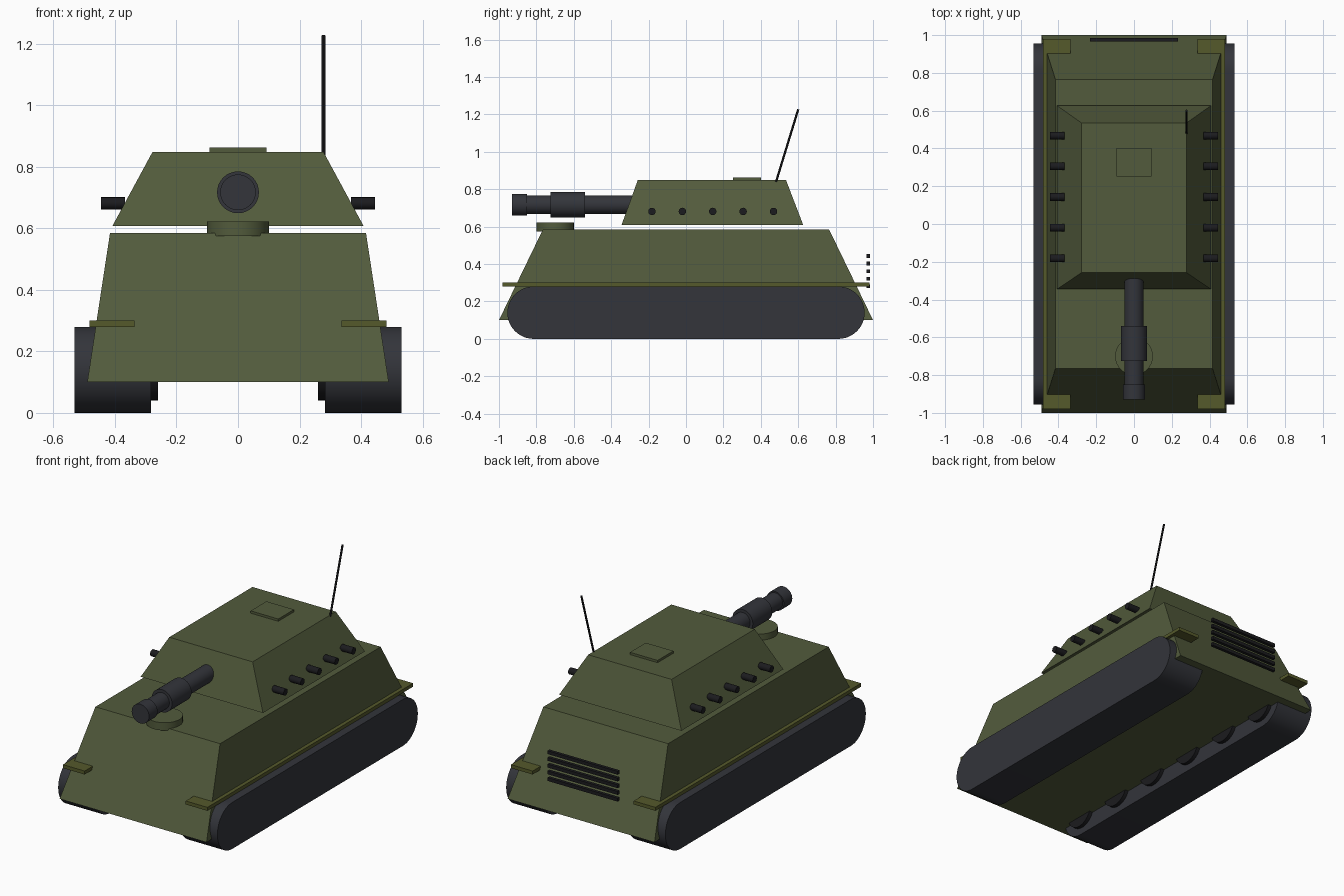
import bpy, bmesh, math
from mathutils import Vector

if "Cube" in bpy.data.objects:
    bpy.data.objects.remove(bpy.data.objects["Cube"])


def material(name, rgb):
    m = bpy.data.materials.new(name)
    m.diffuse_color = (*rgb, 1)
    m.use_nodes = True
    m.node_tree.nodes["Principled BSDF"].inputs["Base Color"].default_value = m.diffuse_color
    return m


OLIVE = material("olive", (0.085, 0.105, 0.045))
MOSS = material("moss", (0.09, 0.10, 0.024))
STEEL = material("steel", (0.033, 0.035, 0.043))
BLACK = material("black", (0.011, 0.011, 0.013))


def loft(name, rings, mat):
    """Closed solid joining a list of matching point rings."""
    bm = bmesh.new()
    vs = [[bm.verts.new(p) for p in r] for r in rings]
    n = len(rings[0])
    bm.faces.new(vs[0])
    bm.faces.new(vs[-1])
    for a, b in zip(vs, vs[1:]):
        for i in range(n):
            j = (i + 1) % n
            bm.faces.new((a[i], a[j], b[j], b[i]))
    bmesh.ops.recalc_face_normals(bm, faces=bm.faces)
    me = bpy.data.meshes.new(name)
    bm.to_mesh(me)
    bm.free()
    me.materials.append(mat)
    ob = bpy.data.objects.new(name, me)
    bpy.context.collection.objects.link(ob)
    return ob


def rect(x0, x1, y0, y1, z):
    return [(x0, y0, z), (x1, y0, z), (x1, y1, z), (x0, y1, z)]


def box(name, x0, x1, y0, y1, z0, z1, mat):
    return loft(name, [rect(x0, x1, y0, y1, z0), rect(x0, x1, y0, y1, z1)], mat)


def rod(name, start, end, radius, mat, sides=32):
    """Cylinder between two points."""
    a, b = Vector(start), Vector(end)
    bpy.ops.mesh.primitive_cylinder_add(vertices=sides, radius=radius,
                                        depth=(b - a).length, location=(a + b) / 2)
    ob = bpy.context.object
    ob.rotation_euler = (b - a).to_track_quat('Z', 'Y').to_euler()
    ob.name = name
    ob.data.materials.append(mat)
    bpy.ops.object.shade_smooth_by_angle(angle=math.radians(30))
    return ob


# Hull and turret: tapered boxes
loft("hull", [rect(-0.49, 0.49, -1, 1, 0.10),
              rect(-0.416, 0.416, -0.765, 0.765, 0.585)], OLIVE)
loft("turret", [rect(-0.408, 0.408, -0.345, 0.627, 0.608),
                rect(-0.278, 0.278, -0.258, 0.535, 0.848)], OLIVE)
box("turret_hatch", -0.092, 0.092, 0.252, 0.402, 0.84, 0.862, OLIVE)
rod("driver_hatch", (0, -0.70, 0.575), (0, -0.70, 0.622), 0.10, OLIVE)

# Gun: tube, sleeve and muzzle
GZ = 0.717
rod("gun_barrel", (0, -0.90, GZ), (0, -0.20, GZ), 0.05, STEEL)
rod("gun_sleeve", (0, -0.725, GZ), (0, -0.54, GZ), 0.068, STEEL)
rod("gun_muzzle", (0, -0.93, GZ), (0, -0.85, GZ), 0.058, STEEL)

# Track outline: straight runs with half-round ends
R, YC = 0.14, 0.815
outline = []
for centre, first in ((YC, -90), (-YC, 90)):
    for i in range(25):
        t = math.radians(first + 180 * i / 24)
        outline.append((centre + R * math.cos(t), R + R * math.sin(t)))

# Running gear, fenders and smoke launchers on both sides
for side, s in (("left", -1), ("right", 1)):
    track = loft(side + "_track", [[(s * x, y, z) for y, z in outline]
                                   for x in (0.283, 0.531)], STEEL)
    bpy.ops.object.select_all(action='DESELECT')
    track.select_set(True)
    bpy.context.view_layer.objects.active = track
    bpy.ops.object.shade_smooth_by_angle(angle=math.radians(30))
    for i in range(6):
        y = -0.80 + 0.32 * i
        rod(f"{side}_wheel_{i + 1}", (s * 0.26, y, 0.14), (s * 0.32, y, 0.14), 0.10, BLACK)
    x0, x1 = sorted((s * 0.337, s * 0.482))
    box(side + "_fender", x0, x1, -0.98, 0.98, 0.28, 0.301, MOSS)
    for i in range(5):
        y = -0.182 + 0.1625 * i
        rod(f"{side}_smoke_launcher_{i + 1}", (s * 0.367, y, 0.681),
            (s * 0.445, y, 0.681), 0.02, BLACK, 16)

# Rear grille bars
for i in range(5):
    z = 0.281 + 0.0405 * i
    box(f"grille_bar_{i + 1}", -0.234, 0.234, 0.966, 0.985, z - 0.01, z + 0.01, BLACK)

# Raked antenna
rod("antenna", (0.278, 0.48, 0.835), (0.278, 0.60, 1.227), 0.006, BLACK, 12)
